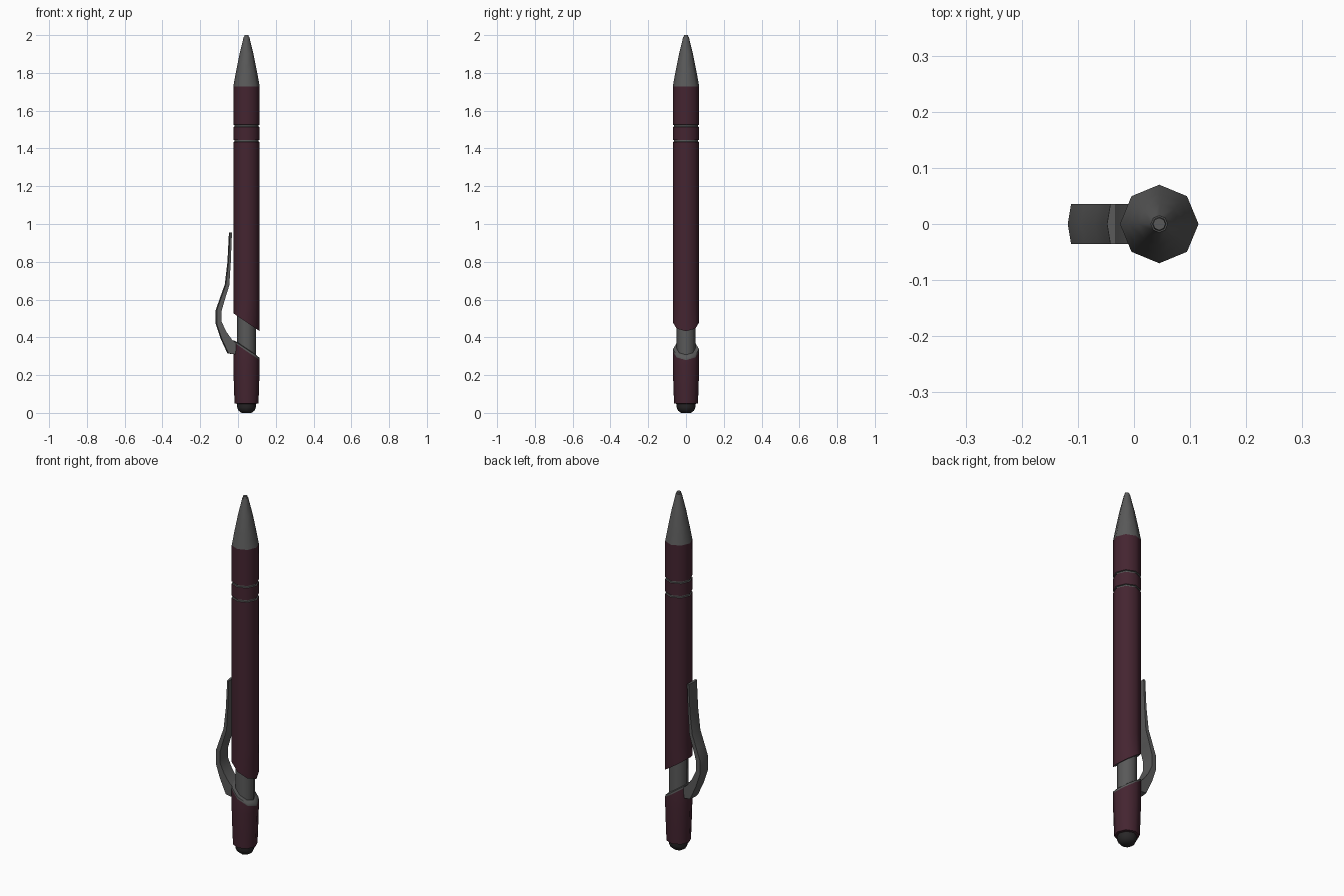
import bpy, bmesh, math

if "Cube" in bpy.data.objects:
    bpy.data.objects.remove(bpy.data.objects["Cube"])

AXIS_X = 0.045   # the barrel stands beside the clip
SIDES = 8


def colour(name, rgb):
    m = bpy.data.materials.new(name)
    m.diffuse_color = (*rgb, 1)
    m.use_nodes = True
    m.node_tree.nodes["Principled BSDF"].inputs["Base Color"].default_value = m.diffuse_color
    return m


maroon = colour("maroon", (0.058, 0.018, 0.030))
grey = colour("metal grey", (0.10, 0.10, 0.10))
black = colour("button black", (0.022, 0.020, 0.021))


def finish(name, bm, mats, angle):
    bmesh.ops.recalc_face_normals(bm, faces=bm.faces[:])
    me = bpy.data.meshes.new(name)
    bm.to_mesh(me)
    bm.free()
    for m in mats:
        me.materials.append(m)
    ob = bpy.data.objects.new(name, me)
    bpy.context.collection.objects.link(ob)
    bpy.ops.object.select_all(action='DESELECT')
    ob.select_set(True)
    bpy.context.view_layer.objects.active = ob
    bpy.ops.object.shade_smooth_by_angle(angle=math.radians(angle))
    return ob


def lathe(name, rings, mats, bands=(), angle=50):
    """Rings are (radius, z, slope); slope tilts the ring along x.
    Bands lists the ring steps that take the second material."""
    bm = bmesh.new()
    loops = []
    for r, z, slope in rings:
        loop = []
        for i in range(SIDES):
            a = 2 * math.pi * i / SIDES
            x = r * math.cos(a)
            loop.append(bm.verts.new((AXIS_X + x, r * math.sin(a), z + slope * x)))
        loops.append(loop)
    for k in range(len(loops) - 1):
        for i in range(SIDES):
            j = (i + 1) % SIDES
            f = bm.faces.new((loops[k][i], loops[k][j], loops[k + 1][j], loops[k + 1][i]))
            f.material_index = 1 if k in bands else 0
    bm.faces.new(loops[0][::-1])
    bm.faces.new(loops[-1])
    return finish(name, bm, mats, angle)


R = 0.07
SLOPE = -0.68

# Push button
lathe("push_button", [(0.026, 0.0, 0), (0.042, 0.012, 0), (0.05, 0.03, 0), (0.05, 0.06, 0)], [black])

# Rear cap with slanted metal rim
lathe("rear_cap", [(0.050, 0.048, 0), (0.063, 0.05, 0), (0.066, 0.12, 0), (R, 0.25, 0),
                   (R, 0.327, SLOPE), (R - 0.001, 0.338, SLOPE), (0.049, 0.342, SLOPE)],
      [maroon, grey], bands=(4, 5))

# Exposed inner tube
lathe("inner_tube", [(0.05, 0.30, 0), (0.05, 0.56, 0)], [grey])

# Main barrel with slanted lower end and two metal grooves
rings = [(0.05, 0.48, SLOPE), (R, 0.48, SLOPE), (R, 0.60, 0)]
bands = [0]
for z in (1.44, 1.52):
    n = len(rings)
    rings += [(R, z - 0.006, 0), (R - 0.006, z - 0.004, 0), (R - 0.006, z + 0.004, 0), (R, z + 0.006, 0)]
    bands += [n, n + 1, n + 2]
rings.append((R, 1.728, 0))
lathe("barrel", rings, [maroon, grey], bands)

# Tapered nose and writing point
lathe("nose_cone", [(R, 1.728, 0), (0.055, 1.81, 0), (0.037, 1.90, 0), (0.015, 1.99, 0)], [grey])
lathe("writing_point", [(0.013, 1.985, 0), (0.011, 2.0, 0)], [grey])

# Pocket clip: outer and inner edge points (x, z) along its length
outer = [(-0.018, 0.310), (-0.053, 0.315), (-0.090, 0.395), (-0.115, 0.470), (-0.115, 0.545),
         (-0.092, 0.610), (-0.067, 0.680), (-0.053, 0.800), (-0.045, 0.955)]
inner = [(-0.005, 0.365), (-0.032, 0.388), (-0.062, 0.430), (-0.087, 0.483), (-0.087, 0.540),
         (-0.068, 0.605), (-0.046, 0.675), (-0.038, 0.800), (-0.032, 0.955)]
bm = bmesh.new()
loops = []
for (ox, oz), (ix, iz) in zip(outer, inner):
    pts = [(ox + 0.003, -0.036, oz), (ox - 0.003, 0, oz), (ox + 0.003, 0.036, oz),
           (ix, 0.036, iz), (ix, -0.036, iz)]
    loops.append([bm.verts.new(p) for p in pts])
for a, b in zip(loops, loops[1:]):
    for i in range(5):
        j = (i + 1) % 5
        bm.faces.new((a[i], a[j], b[j], b[i]))
bm.faces.new(loops[0])
bm.faces.new(loops[-1][::-1])
finish("pocket_clip", bm, [grey], 50)
